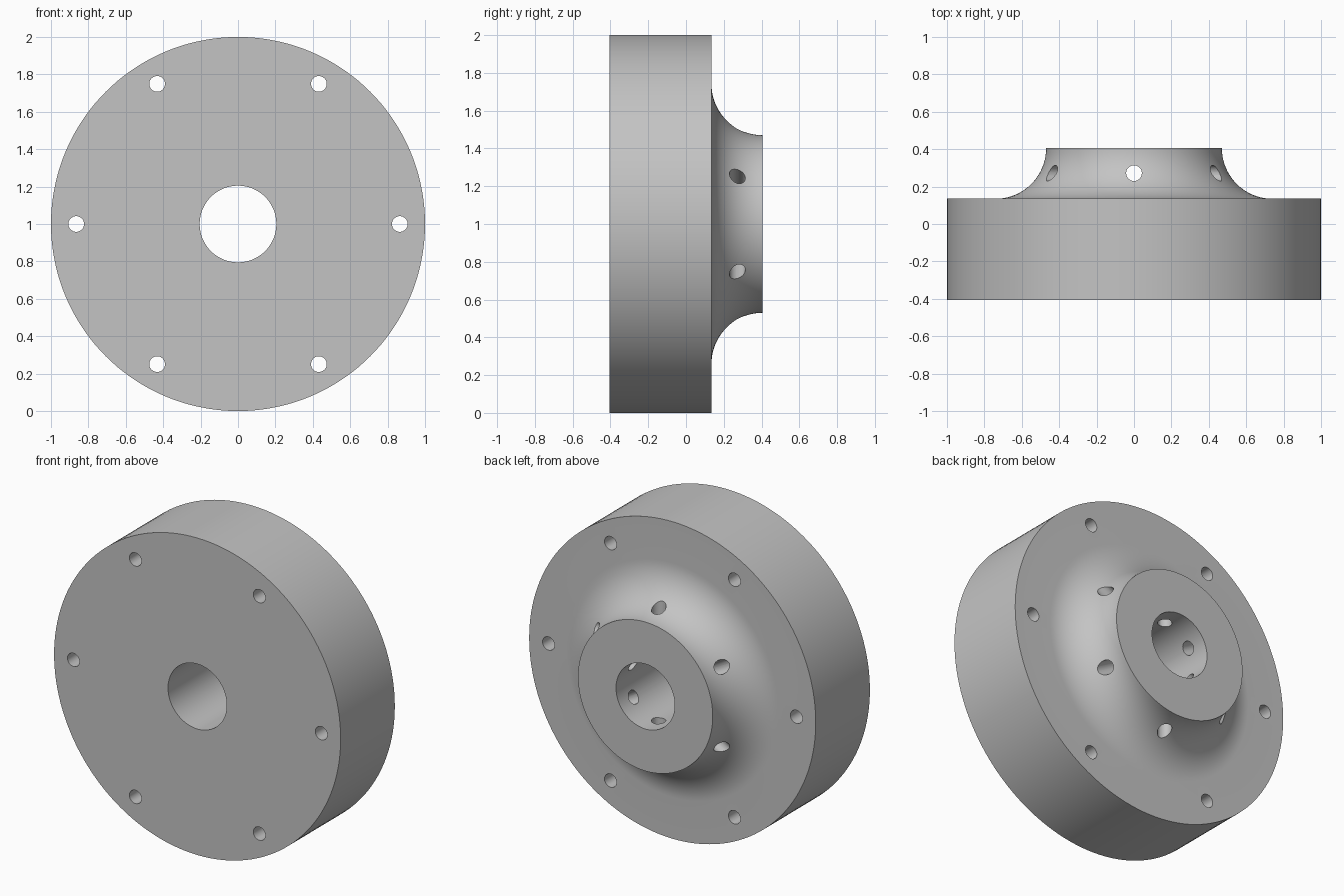
import bpy, bmesh
from math import pi, sin, cos, radians
from mathutils import Matrix, Vector

cube = bpy.data.objects.get("Cube")
if cube:
    bpy.data.objects.remove(cube, do_unlink=True)

# Main dimensions
OUTER, BORE, HUB = 1.0, 0.205, 0.47
FRONT, FLANGE_BACK, HUB_BACK = -0.405, 0.135, 0.405
FILLET = HUB_BACK - FLANGE_BACK
HOLE, BOLT_CIRCLE, RADIAL_Y = 0.042, 0.865, 0.272
SEGMENTS = 144

grey = bpy.data.materials.new("Plain grey")
grey.use_nodes = True
colour = (0.55, 0.55, 0.55, 1)
grey.diffuse_color = colour
grey.node_tree.nodes["Principled BSDF"].inputs["Base Color"].default_value = colour


def make_object(name, bm):
    bmesh.ops.recalc_face_normals(bm, faces=bm.faces)
    mesh = bpy.data.meshes.new(name)
    bm.to_mesh(mesh)
    bm.free()
    mesh.materials.append(grey)
    obj = bpy.data.objects.new(name, mesh)
    bpy.context.collection.objects.link(obj)
    return obj


# Flange and hub: one closed (radius, y) profile turned about the y axis
profile = [(BORE, FRONT), (OUTER, FRONT), (OUTER, FLANGE_BACK)]
STEPS = 20
for i in range(STEPS + 1):
    a = pi / 2 * i / STEPS
    profile.append((HUB + FILLET - FILLET * sin(a), HUB_BACK - FILLET * cos(a)))
profile.append((BORE, HUB_BACK))

bm = bmesh.new()
verts = [bm.verts.new((r, y, 0)) for r, y in profile]
edges = [bm.edges.new((v, verts[i - 1])) for i, v in enumerate(verts)]
bmesh.ops.spin(bm, geom=verts + edges, cent=(0, 0, 0), axis=(0, 1, 0),
               angle=2 * pi, steps=SEGMENTS, use_duplicate=False)
bmesh.ops.remove_doubles(bm, verts=bm.verts, dist=0.0001)
bmesh.ops.translate(bm, verts=bm.verts, vec=(0, 0, 1))
flange = make_object("flanged_hub", bm)


# Drills: six bolt holes along y and six radial holes through the hub
def drill(bm, centre, direction, length):
    turn = Vector(direction).to_track_quat("Z", "Y").to_matrix().to_4x4()
    bmesh.ops.create_cone(bm, cap_ends=True, segments=32, radius1=HOLE,
                          radius2=HOLE, depth=length,
                          matrix=Matrix.Translation(centre) @ turn)


bm = bmesh.new()
for k in range(6):
    a = radians(60 * k)
    drill(bm, (BOLT_CIRCLE * cos(a), 0, 1 + BOLT_CIRCLE * sin(a)), (0, 1, 0), 1.2)
    a += radians(30)
    drill(bm, (0.41 * cos(a), RADIAL_Y, 1 + 0.41 * sin(a)), (cos(a), 0, sin(a)), 0.58)
drills = make_object("hole_cutter", bm)
drills.hide_render = True

# Cut the holes, keep the result and discard the drills
cut = flange.modifiers.new("Holes", "BOOLEAN")
cut.operation = "DIFFERENCE"
cut.solver = "EXACT"
cut.object = drills
bpy.ops.object.select_all(action="DESELECT")
flange.select_set(True)
bpy.context.view_layer.objects.active = flange
bpy.ops.object.modifier_apply(modifier=cut.name)
bpy.data.objects.remove(drills, do_unlink=True)
bpy.ops.object.shade_smooth_by_angle(angle=radians(30))
